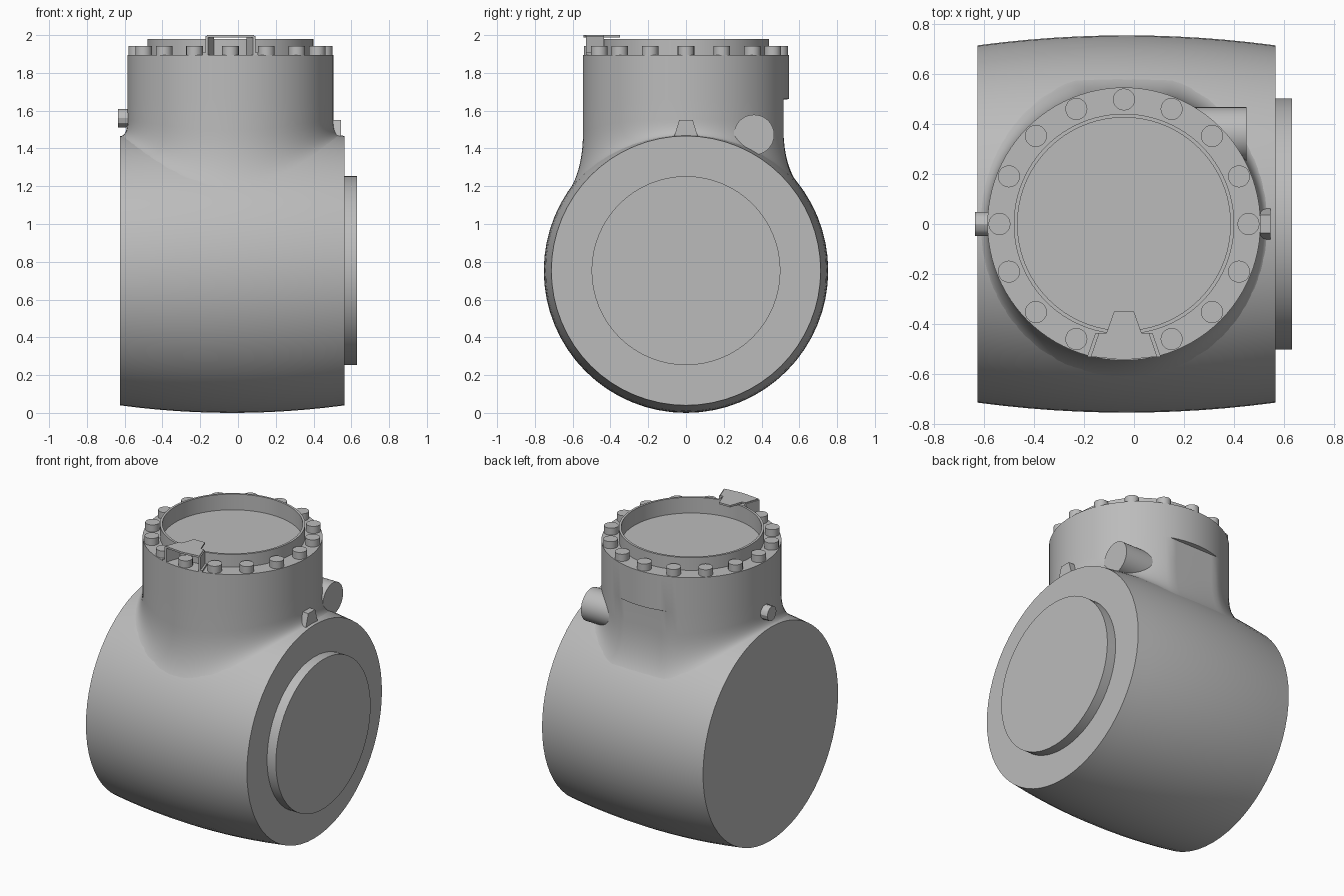
import bpy, bmesh, math
from mathutils import Matrix, Vector

cube = bpy.data.objects.get("Cube")
if cube:
    bpy.data.objects.remove(cube, do_unlink=True)

grey = bpy.data.materials.new("cast grey")
grey.use_nodes = True
grey.diffuse_color = (0.5, 0.5, 0.5, 1)
grey.node_tree.nodes["Principled BSDF"].inputs["Base Color"].default_value = (0.5, 0.5, 0.5, 1)

NX = -0.04            # neck axis position in x
NR = 0.545            # neck radius
AXIS_Z = 0.753        # barrel axis height
DECK = 1.895          # bolt deck height
ALONG_X = Matrix.Rotation(math.pi / 2, 4, 'Y')


def finish(name, bm, smooth=True):
    bmesh.ops.remove_doubles(bm, verts=bm.verts, dist=1e-5)
    bmesh.ops.recalc_face_normals(bm, faces=bm.faces)
    mesh = bpy.data.meshes.new(name)
    bm.to_mesh(mesh)
    bm.free()
    mesh.materials.append(grey)
    obj = bpy.data.objects.new(name, mesh)
    bpy.context.collection.objects.link(obj)
    if smooth:
        bpy.ops.object.select_all(action='DESELECT')
        obj.select_set(True)
        bpy.context.view_layer.objects.active = obj
        bpy.ops.object.shade_smooth_by_angle(angle=math.radians(30))
    return obj


def skin(bm, rows):
    """Join closed rows of points with quads."""
    rings = [[bm.verts.new(p) for p in row] for row in rows]
    for a, b in zip(rings, rings[1:]):
        for i in range(len(a)):
            j = (i + 1) % len(a)
            bm.faces.new((a[i], a[j], b[j], b[i]))


def lathe(name, profile, matrix, n=64):
    """Turn (radius, height) points around z, then place the result."""
    bm = bmesh.new()
    turns = [2 * math.pi * i / n for i in range(n)]
    skin(bm, [[matrix @ Vector((r * math.cos(t), r * math.sin(t), h)) for t in turns]
              for r, h in profile])
    bmesh.ops.dissolve_degenerate(bm, dist=1e-6, edges=bm.edges)
    return finish(name, bm)


def cylinder(name, r, h0, h1, matrix, n=32):
    return lathe(name, [(0, h0), (r, h0), (r, h1), (0, h1)], matrix, n)


def prism(name, outline, offset):
    """Extrude a flat outline by an offset."""
    bm = bmesh.new()
    face = bm.faces.new([bm.verts.new(p) for p in outline])
    new = bmesh.ops.extrude_face_region(bm, geom=[face], use_keep_orig=True)["geom"]
    bmesh.ops.translate(bm, vec=offset, verts=[v for v in new if isinstance(v, bmesh.types.BMVert)])
    return finish(name, bm, smooth=False)


def barrel_radius(x):
    return AXIS_Z - 0.04 * ((x + 0.03) / 0.595) ** 2


# Barrel body with bulged wall, and raised disc on its left end
steps = [-0.625 + 1.19 * i / 12 for i in range(13)]
on_axis = Matrix.Translation((0, 0, AXIS_Z)) @ ALONG_X
lathe("barrel_body", [(0, steps[0])] + [(barrel_radius(x), x) for x in steps] + [(0, steps[-1])], on_axis)
cylinder("end_disc", 0.5, 0.55, 0.63, on_axis, 64)

# Neck with a flat at the back and a flared blend into the barrel
COUNT, CURVE = 96, 10
columns = []
for i in range(COUNT):
    t = 2 * math.pi * i / COUNT
    c, s = math.cos(t), math.sin(t)
    r0 = min(NR, 0.515 / s) if s > 0.5 else NR

    def on_barrel(r):
        x, y = NX + r * c, r * s
        return Vector((x, y, AXIS_Z + math.sqrt(barrel_radius(x) ** 2 - y * y)))

    corner = on_barrel(r0)
    foot = on_barrel(r0 + 0.038 + 0.05 * s * s) - Vector((0, 0, 0.004))
    top = corner + Vector((0, 0, 0.08 + 0.14 * s * s))
    rim = Vector((NX + NR * c, NR * s, DECK))
    column = [rim, Vector((rim.x, rim.y, 1.661)), Vector((top.x, top.y, 1.659))]
    for k in range(CURVE + 1):
        u = k / CURVE
        column.append(top * (1 - u) ** 2 + corner * 2 * u * (1 - u) + foot * u * u)
    columns.append(column)
neck = bmesh.new()
skin(neck, list(zip(*columns)))
finish("neck", neck)

# Bolt deck with raised rim and sunken cover
at_neck = Matrix.Translation((NX, 0, 0))
lathe("cover_and_rim", [(NR, DECK), (0.44, DECK), (0.44, 1.98), (0.425, 1.98),
                        (0.425, 1.875), (0, 1.875)], at_neck, 96)

# Ring of bolts
for i in range(16):
    t = math.pi * i / 8
    place = Matrix.Translation((NX + 0.497 * math.cos(t), 0.497 * math.sin(t), 0))
    cylinder(f"bolt_{i + 1}", 0.044, DECK - 0.01, 1.942, place, 20)

# Bracket over the front bolt: top plate, two legs and their feet
half = [(0.04, -0.35), (0.07, -0.435), (0.092, -0.435), (0.125, -0.53)]
outline = [(NX + x, y, 1.988) for x, y in half] + [(NX, -0.543, 1.988)]
outline += [(NX - x, y, 1.988) for x, y in reversed(half)]
prism("bracket_plate", outline, (0, 0, 0.012))
for side, label in ((1, "left"), (-1, "right")):
    def strip(inner, outer, z):
        return [(NX + side * (0.092 + inner), -0.435, z), (NX + side * (0.125 + inner), -0.53, z),
                (NX + side * (0.125 + outer), -0.53, z), (NX + side * (0.092 + outer), -0.435, z)]
    prism(f"bracket_leg_{label}", strip(-0.006, 0.008, DECK), (0, 0, 0.1))
    prism(f"bracket_foot_{label}", strip(0, 0.022, DECK), (0, 0, 0.012))

# Round boss at the back left of the neck
cylinder("side_boss", 0.107, 0.1, 0.45, Matrix.Translation((0, 0.36, 1.472)) @ ALONG_X)

# Small pin on the right and tapered lug on the left
cylinder("right_pin", 0.048, -0.635, -0.55, Matrix.Translation((0, 0, 1.56)) @ ALONG_X, 12)
prism("left_lug", [(0.48, -0.062, 1.465), (0.48, 0.062, 1.465),
                   (0.48, 0.036, 1.55), (0.48, -0.036, 1.55)], (0.065, 0, 0))
